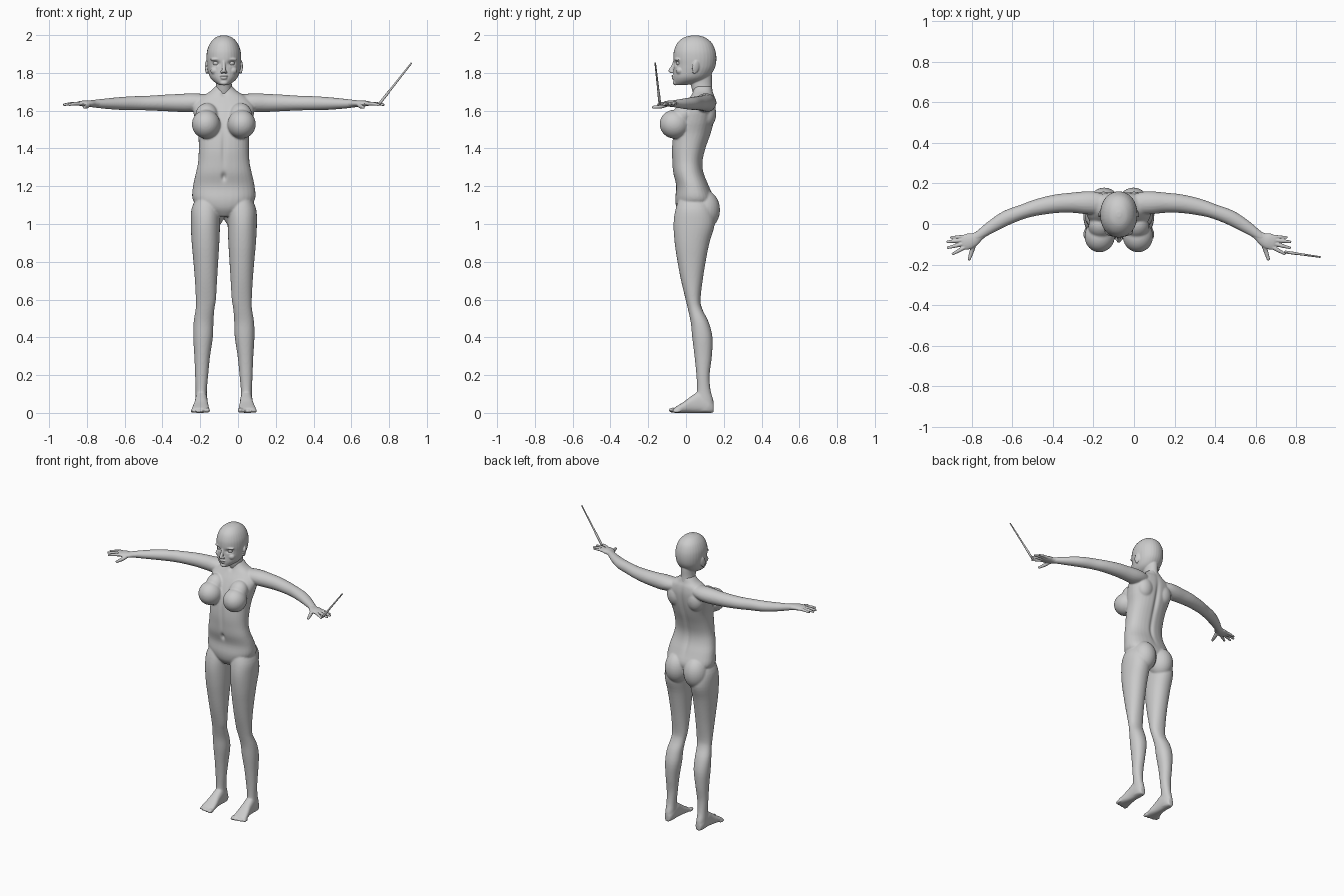
import bpy, bmesh, math
from mathutils import Vector, Matrix

CX = -0.075  # the figure stands left of the origin because of the rod


def dense(rows, k=4):
    """Catmull-Rom resampling of station rows."""
    out = []
    for i in range(len(rows) - 1):
        p0, p1, p2, p3 = rows[max(i - 1, 0)], rows[i], rows[i + 1], rows[min(i + 2, len(rows) - 1)]
        for j in range(k):
            t = j / k
            out.append([0.5 * (2 * b + (c - a) * t + (2 * a - 5 * b + 4 * c - d) * t * t
                               + (3 * b - a - 3 * c + d) * t ** 3)
                        for a, b, c, d in zip(p0, p1, p2, p3)])
    return out + [list(rows[-1])]


def loft(bm, rings, n=32, e=2.0):
    """Skin closed (super)ellipses given as (centre, u, v)."""
    loops = []
    for c, u, v in rings:
        loop = []
        for i in range(n):
            a = 2 * math.pi * i / n
            ca, sa = math.cos(a), math.sin(a)
            loop.append(bm.verts.new(c + u * math.copysign(abs(ca) ** (2 / e), ca)
                                     + v * math.copysign(abs(sa) ** (2 / e), sa)))
        loops.append(loop)
    for a, b in zip(loops, loops[1:]):
        for i in range(n):
            bm.faces.new((a[i], a[(i + 1) % n], b[(i + 1) % n], b[i]))
    bm.faces.new(loops[0])
    bm.faces.new(loops[-1])


def stack(bm, rows, e=2.0):
    """Horizontal sections: z, x min, x max, y front, y back."""
    loft(bm, [(Vector(((a + b) / 2, (f + k) / 2, z)), Vector(((b - a) / 2, 0, 0)), Vector((0, (k - f) / 2, 0)))
              for z, a, b, f, k in dense(rows)], e=e)


def tube(bm, rows, n=20):
    """Limb along a path: x, y, z, side radius, vertical radius."""
    rows = dense(rows)
    rings = []
    for i, r in enumerate(rows):
        t = Vector(rows[min(i + 1, len(rows) - 1)][:3]) - Vector(rows[max(i - 1, 0)][:3])
        side = t.cross(Vector((0, 0, 1))).normalized()
        rings.append((Vector(r[:3]), side * r[3], side.cross(t).normalized() * r[4]))
    loft(bm, rings, n)


def ball(bm, c, r, rot=(0, 0, 0)):
    m = Matrix.Translation(c)
    for ang, ax in zip(rot, 'XYZ'):
        m = m @ Matrix.Rotation(ang, 4, ax)
    bmesh.ops.create_uvsphere(bm, u_segments=28, v_segments=18, radius=1, matrix=m @ Matrix.Diagonal((*r, 1)))


def mirror(bm):
    d = bmesh.ops.duplicate(bm, geom=bm.verts[:] + bm.edges[:] + bm.faces[:])
    for v in d['geom']:
        if isinstance(v, bmesh.types.BMVert):
            v.co.x *= -1


def finish(name, bm, voxel=None, smooth=5, dents=()):
    """Fuse overlapping forms, press in the dents (centre, radii, push) and shade smooth."""
    bmesh.ops.recalc_face_normals(bm, faces=bm.faces[:])
    me = bpy.data.meshes.new(name)
    bm.to_mesh(me)
    bm.free()
    ob = bpy.data.objects.new(name, me)
    bpy.context.collection.objects.link(ob)
    if voxel:
        m = ob.modifiers.new("fuse", 'REMESH')
        m.mode, m.voxel_size = 'VOXEL', voxel
        s = ob.modifiers.new("soften", 'SMOOTH')
        s.factor, s.iterations = 0.5, smooth
        dg = bpy.context.evaluated_depsgraph_get()
        me = bpy.data.meshes.new_from_object(ob.evaluated_get(dg))
        ob.modifiers.clear()
        ob.data = me
    for c, r, push in dents:
        for v in me.vertices:
            q = sum(((v.co[i] - c[i]) / r[i]) ** 2 for i in range(3))
            if q < 6:
                v.co += Vector(push) * math.exp(-q)
    for v in me.vertices:
        v.co.x += CX
    for p in me.polygons:
        p.use_smooth = True
    return ob


# Body: legs, feet, buttocks, breasts and arms on one side, then mirrored
bm = bmesh.new()
stack(bm, [(1.15, .04, .14, -.03, .11), (1.08, .02, .171, -.055, .14), (1.0, .02, .175, -.066, .152),
           (.9, .024, .17, -.06, .124), (.8, .03, .161, -.045, .104), (.7, .036, .153, -.026, .088),
           (.6, .042, .148, -.002, .077), (.55, .05, .149, .01, .086), (.48, .055, .16, .025, .12),
           (.4, .058, .162, .033, .14), (.3, .073, .156, .045, .137), (.2, .083, .152, .055, .125),
           (.12, .09, .149, .058, .13), (.06, .089, .15, .05, .146), (.008, .093, .147, .06, .146)], e=2.15)
foot = [(.146, .119, .018, .05), (.12, .119, .03, .08), (.07, .119, .033, .11), (.03, .12, .035, .09),
        (-.01, .122, .042, .06), (-.045, .124, .047, .038), (-.064, .124, .043, .026)]
loft(bm, [(Vector((x, y, h / 2)), Vector((w, 0, 0)), Vector((0, 0, h / 2))) for y, x, w, h in dense(foot)], e=2.5)
for i in range(5):
    r = .014 if i == 0 else .0105 - .0006 * i
    ball(bm, (.09 + .0195 * i - (.003 if i == 0 else 0), -.068 + .0045 * i, r), (r, .025, r))
ball(bm, (.072, .095, 1.075), (.08, .085, .105))
ball(bm, (.094, -.06, 1.528), (.075, .08, .076), (-.15, 0, .12))
ball(bm, (.09, -.015, 1.575), (.06, .055, .07), (-.6, 0, 0))
ball(bm, (.075, .11, 1.585), (.06, .05, .075))
tube(bm, [(.06, .095, 1.65, .045, .035), (.12, .103, 1.645, .056, .045), (.17, .105, 1.642, .056, .05),
          (.23, .105, 1.641, .05, .048), (.31, .1, 1.641, .046, .044), (.4, .083, 1.64, .041, .039),
          (.47, .062, 1.64, .036, .037), (.55, .032, 1.638, .037, .034), (.62, -.008, 1.637, .032, .028),
          (.675, -.045, 1.637, .025, .022), (.715, -.075, 1.637, .022, .017)])
mirror(bm)
# Torso and trunk of the neck
stack(bm, [(z, -w, w, f, k) for z, w, f, k in (
    (1.04, .05, -.02, .1), (1.08, .12, -.048, .13), (1.13, .165, -.057, .148), (1.2, .163, -.052, .122),
    (1.27, .148, -.068, .094), (1.33, .136, -.073, .088), (1.4, .133, -.075, .104), (1.48, .136, -.066, .132),
    (1.55, .152, -.045, .15), (1.62, .162, -.012, .158), (1.67, .125, .02, .153), (1.7, .075, .035, .142),
    (1.73, .043, .042, .135))], e=2.3)
body_dents = [((0, .15, 1.5), (.014, .08, .13), (0, -.012, 0)), ((0, .1, 1.3), (.014, .06, .1), (0, -.008, 0)),
              ((0, -.07, 1.25), (.012, .04, .02), (0, .014, 0)), ((0, -.07, 1.4), (.012, .04, .09), (0, .007, 0)),
              ((0, .02, 1.69), (.014, .03, .014), (0, .01, 0))]
finish("body", bm, .0055, 5, body_dents)

# Hands: palm, four fingers and thumb
bm = bmesh.new()
tube(bm, [(.66, -.035, 1.637, .024, .021), (.69, -.058, 1.637, .025, .018), (.715, -.076, 1.637, .033, .017),
          (.74, -.085, 1.638, .039, .016), (.765, -.093, 1.638, .036, .012), (.775, -.096, 1.638, .028, .008)])
for base, tip, r in (((.755, -.062), (.828, -.066), .0085), ((.765, -.079), (.845, -.088), .0095),
                     ((.765, -.097), (.843, -.117), .0095), ((.755, -.112), (.818, -.147), .0095),
                     ((.712, -.09), (.738, -.172), .0115)):
    drop = .018 if r > .01 else .004
    mid = [(a + b) / 2 for a, b in zip(base, tip)]
    tube(bm, [(*base, 1.637, r * 1.1, r * 1.1), (*mid, 1.641 - drop, r, r), (*tip, 1.636 - drop, r * .7, r * .7)], 14)
    ball(bm, (*tip, 1.636 - drop), (r * .75,) * 3)
mirror(bm)
finish("hands", bm, .003, 3)

# Head: brows, cheeks and ears on one side, then skull, nose, lips, chin and neck
bm = bmesh.new()
ball(bm, (.042, -.045, 1.872), (.03, .015, .009), (0, .05, .3))
ball(bm, (.045, -.032, 1.812), (.026, .022, .022))
ball(bm, (.011, -.073, 1.805), (.008, .01, .007))
ball(bm, (.091, .052, 1.832), (.008, .02, .034), (-.2, 0, .35))
ball(bm, (.09, .045, 1.808), (.007, .011, .013))
mirror(bm)
stack(bm, [(z, -w, w, f, k) for z, w, f, k in (
    (1.999, .01, .035, .06), (1.988, .043, -.01, .1), (1.96, .071, -.045, .136), (1.92, .088, -.063, .155),
    (1.88, .092, -.067, .161), (1.84, .089, -.064, .157), (1.81, .084, -.065, .145), (1.78, .075, -.067, .122),
    (1.76, .06, -.066, .095), (1.745, .04, -.063, .05), (1.735, .022, -.056, -.005))], e=2.1)
tube(bm, [(0, -.058, 1.862, .009, .01), (0, -.068, 1.835, .009, .01), (0, -.08, 1.812, .011, .012),
          (0, -.078, 1.803, .009, .008)])
ball(bm, (0, -.08, 1.811), (.011, .013, .01))
ball(bm, (0, -.067, 1.783), (.022, .011, .006))
ball(bm, (0, -.066, 1.772), (.018, .011, .006))
ball(bm, (0, -.054, 1.747), (.022, .016, .013))
stack(bm, [(1.66, -.055, .055, .05, .145), (1.7, -.046, .046, .035, .141), (1.74, -.042, .042, .024, .137),
           (1.78, -.044, .044, .01, .137), (1.82, -.05, .05, .01, .135)])
face_dents = [((s * .041, -.055, 1.851), (.018, .03, .011), (0, .014, 0)) for s in (-1, 1)]
face_dents.append(((0, -.075, 1.7775), (.018, .02, .002), (0, .004, 0)))
finish("head", bm, .0035, 4, face_dents)

# Eyes
bm = bmesh.new()
ball(bm, (.04, -.033, 1.851), (.018, .018, .015))
mirror(bm)
finish("eyes", bm)

# Thin tapered rod held at the fingertips
bm = bmesh.new()
a, b = Vector((.745 - CX, -.138, 1.632)), Vector((.919 - CX, -.163, 1.853))
d = (b - a).normalized()
side = d.cross(Vector((0, 1, 0))).normalized()
up = side.cross(d)
loft(bm, [(a.lerp(b, t), side * r, up * r) for t, r in ((0, .004), (.01, .007), (.3, .007), (.32, .0058), (1, .0042))], 12)
rod = finish("rod", bm)
bpy.context.view_layer.objects.active = rod
rod.select_set(True)
bpy.ops.object.shade_smooth_by_angle()
